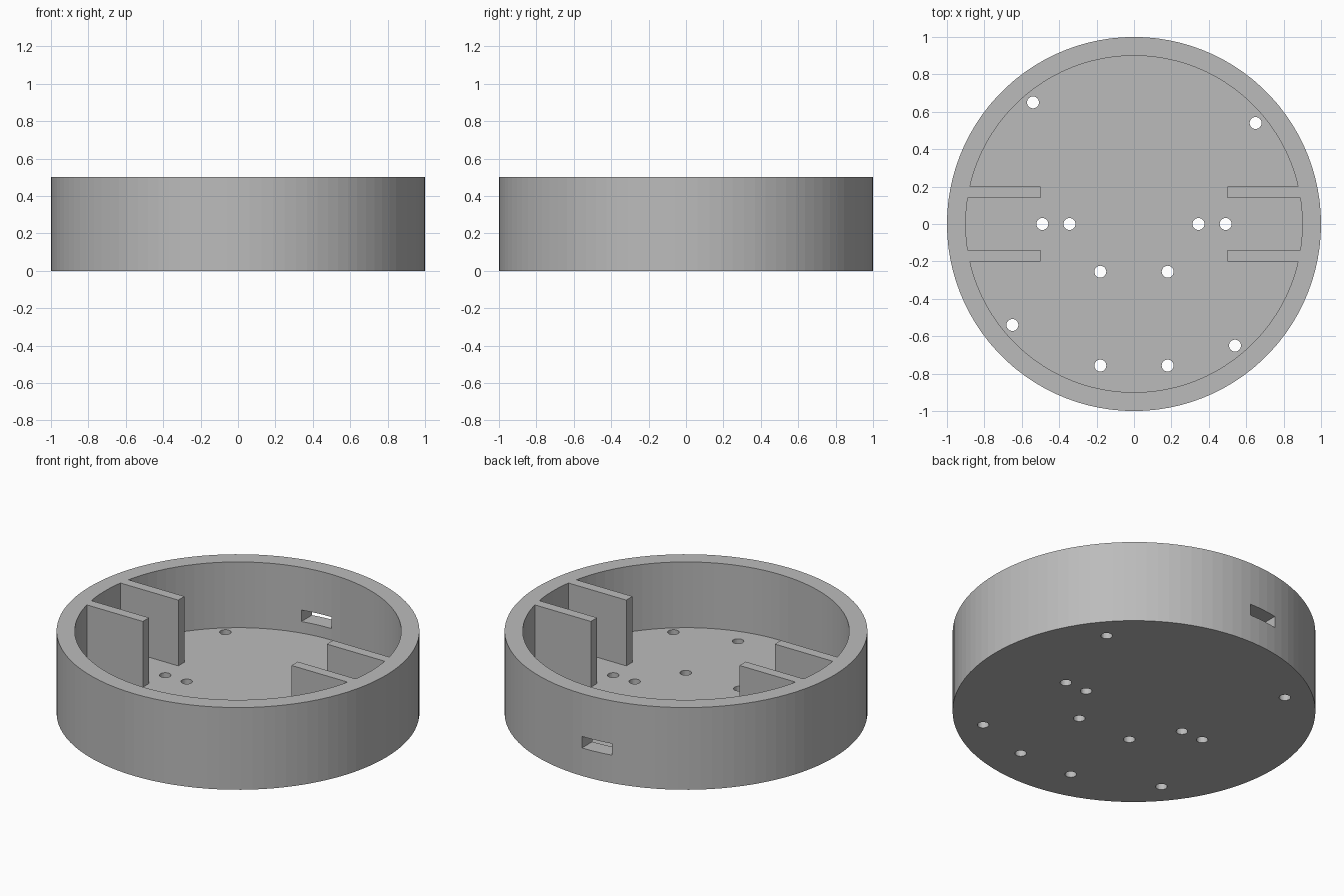
import bpy
from mathutils import Vector

cube = bpy.data.objects.get("Cube")
if cube:
    bpy.data.objects.remove(cube, do_unlink=True)

HEIGHT, FLOOR = 0.5, 0.1
SEGMENTS = 100

grey = bpy.data.materials.new("plain grey")
grey.use_nodes = True
grey.diffuse_color = (0.5, 0.5, 0.5, 1)
grey.node_tree.nodes["Principled BSDF"].inputs["Base Color"].default_value = (0.5, 0.5, 0.5, 1)


def cylinder(name, radius, z0, z1, x=0, y=0, sides=SEGMENTS):
    bpy.ops.mesh.primitive_cylinder_add(vertices=sides, radius=radius, depth=z1 - z0,
                                        location=(x, y, (z0 + z1) / 2))
    ob = bpy.context.object
    ob.name = name
    ob.data.materials.append(grey)
    return ob


def box(name, low, high):
    low, high = Vector(low), Vector(high)
    bpy.ops.mesh.primitive_cube_add(size=1, location=(low + high) / 2)
    ob = bpy.context.object
    ob.name = name
    ob.scale = high - low
    ob.data.materials.append(grey)
    return ob


def subtract(target, cutter):
    mod = target.modifiers.new("cut", 'BOOLEAN')
    mod.operation = 'DIFFERENCE'
    mod.solver = 'EXACT'
    mod.object = cutter
    bpy.context.view_layer.objects.active = target
    bpy.ops.object.modifier_apply(modifier=mod.name)
    bpy.data.objects.remove(cutter, do_unlink=True)


# Round tray
tray = cylinder("round_tray", 1.0, 0, HEIGHT)

# Pocket that leaves the rim, the floor and four guide ribs standing
pocket = cylinder("pocket_cutter", 0.9, FLOOR, HEIGHT + 0.1)
for sx in (-1, 1):
    for sy in (-1, 1):
        xs = sorted((sx * 0.5, sx * 1.1))
        ys = sorted((sy * 0.14, sy * 0.2))
        subtract(pocket, box("rib_cutter", (xs[0], ys[0], 0), (xs[1], ys[1], 1)))
subtract(tray, pocket)

# Cable slot through the back wall
subtract(tray, box("slot_cutter", (-0.19, 0.8, 0.17), (0, 1.1, 0.24)))

# Screw holes: four around the edge, then mirrored pairs
holes = [(-0.54, 0.65), (0.65, 0.54), (0.54, -0.65), (-0.65, -0.54)]
for x, y in ((0.49, 0), (0.345, 0), (0.18, -0.255), (0.18, -0.757)):
    holes += [(x, y), (-x, y)]
for x, y in holes:
    subtract(tray, cylinder("hole_cutter", 0.032, -0.1, FLOOR + 0.1, x, y, 24))
